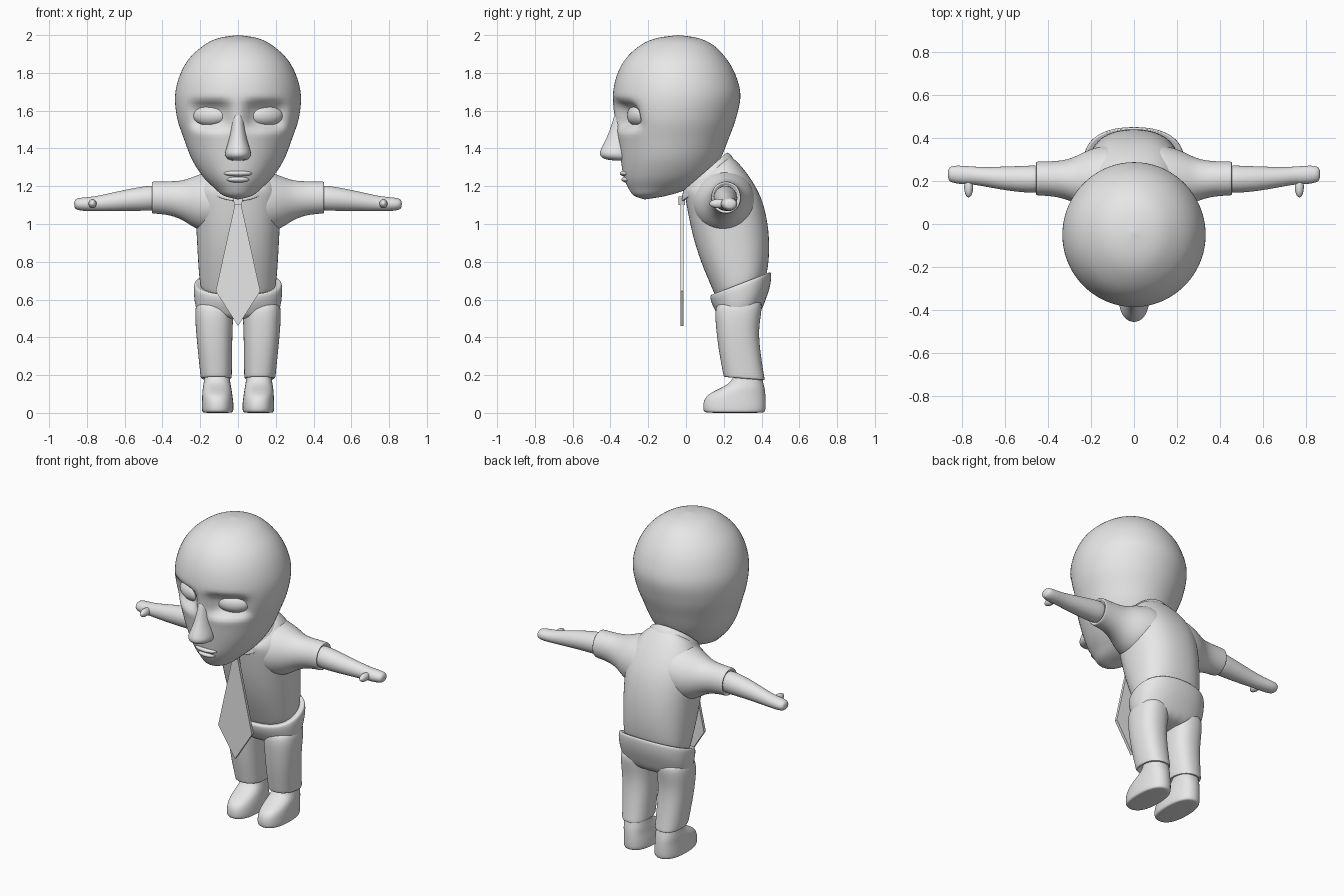
import bpy, bmesh, math
from mathutils import Vector, Matrix

if "Cube" in bpy.data.objects:
    bpy.data.objects.remove(bpy.data.objects["Cube"])

grey = bpy.data.materials.new("plain grey")
grey.use_nodes = True
grey.diffuse_color = (0.8, 0.8, 0.8, 1)
grey.node_tree.nodes["Principled BSDF"].inputs["Base Color"].default_value = (0.8, 0.8, 0.8, 1)


def finish(name, bm, mirror=False, subdiv=0, angle=50):
    """Turn a bmesh into a shaded object with its modifiers."""
    bmesh.ops.remove_doubles(bm, verts=bm.verts, dist=0.0002)
    bmesh.ops.recalc_face_normals(bm, faces=bm.faces)
    mesh = bpy.data.meshes.new(name)
    bm.to_mesh(mesh)
    bm.free()
    mesh.materials.append(grey)
    ob = bpy.data.objects.new(name, mesh)
    bpy.context.collection.objects.link(ob)
    bpy.ops.object.select_all(action="DESELECT")
    bpy.context.view_layer.objects.active = ob
    ob.select_set(True)
    if angle:
        bpy.ops.object.shade_smooth_by_angle(angle=math.radians(angle))
    if mirror:
        ob.modifiers.new("mirror", "MIRROR")
    if subdiv:
        sub = ob.modifiers.new("subdivision", "SUBSURF")
        sub.levels = sub.render_levels = subdiv
    return ob


def skin(rings, segs=20, caps=True, power=1.0):
    """Skin elliptical rings given as (centre, axis u, axis v)."""
    bm = bmesh.new()
    rows = []
    for c, u, v in rings:
        row = []
        for i in range(segs):
            a = math.tau * i / segs
            p, q = (math.copysign(abs(t) ** power, t) for t in (math.cos(a), math.sin(a)))
            row.append(bm.verts.new(c + u * p + v * q))
        rows.append(row)
    for low, high in zip(rows, rows[1:]):
        for i in range(segs):
            j = (i + 1) % segs
            bm.faces.new((low[i], low[j], high[j], high[i]))
    if caps:
        bm.faces.new(rows[0])
        bm.faces.new(rows[-1])
    return bm


def tilted(x0, x1, yf, zf, yb, zb):
    """Ring between a front point and a back point, spanning x0 to x1."""
    front, back = Vector((0, yf, zf)), Vector((0, yb, zb))
    centre = (front + back) / 2
    centre.x = (x0 + x1) / 2
    return centre, Vector(((x1 - x0) / 2, 0, 0)), (back - front) / 2


def body(rows):
    return [tilted(-w, w, *rest) for w, *rest in rows]


def sideways(rows):
    return [(Vector((x, y, z)), Vector((0, ry, 0)), Vector((0, 0, rz)))
            for x, y, z, ry, rz in rows]


def ellipsoid(name, centre, size, turn=0, mirror=False):
    bm = bmesh.new()
    place = (Matrix.Translation(centre) @ Matrix.Rotation(turn, 4, "Z")
             @ Matrix.Diagonal((*size, 1)))
    bmesh.ops.create_uvsphere(bm, u_segments=32, v_segments=20, radius=1, matrix=place)
    return finish(name, bm, mirror)


def spline(rows, steps):
    """Smoothly resample rows of numbers."""
    out = []
    for i in range(len(rows) - 1):
        a, b, c, d = (rows[min(max(k, 0), len(rows) - 1)] for k in range(i - 1, i + 3))
        for s in range(steps):
            t = s / steps
            out.append([0.5 * (2 * q + (r - p) * t + (2 * p - 5 * q + 4 * r - w) * t ** 2
                               + (3 * q - p - 3 * r + w) * t ** 3)
                        for p, q, r, w in zip(a, b, c, d)])
    return out + [list(rows[-1])]


# Head: height, half width, front, back
head_rows = [
    (2.0, 0, -.04, -.04), (1.985, .1, -.15, .06), (1.95, .175, -.235, .14),
    (1.88, .255, -.315, .21), (1.79, .307, -.365, .262), (1.68, .333, -.387, .288),
    (1.56, .322, -.378, .265), (1.45, .286, -.36, .225), (1.34, .243, -.345, .18),
    (1.25, .185, -.33, .12), (1.19, .125, -.305, .02), (1.15, .075, -.275, -.1),
    (1.13, 0, -.22, -.22)]
bm = skin([tilted(-w, w, f, z, b, z) for z, w, f, b in spline(head_rows, 6)], 72, False)
for v in bm.verts:  # eye sockets
    if v.co.y < -.1:
        dx, dz = (abs(v.co.x) - .145) / .1, (v.co.z - 1.575) / .07
        v.co.y += .07 * math.exp(-dx ** 4 - dz ** 4)
finish("head", bm, angle=80)

# Face details
ellipsoid("eyes", (.145, -.25, 1.575), (.1, .055, .058), math.radians(22), True)
ellipsoid("upper_lip", (0, -.312, 1.268), (.075, .038, .018))
ellipsoid("lower_lip", (0, -.306, 1.236), (.06, .036, .018))
nose_rows = [(.028, -.372, 1.61), (.034, -.39, 1.54), (.045, -.418, 1.46),
             (.064, -.452, 1.4), (.074, -.463, 1.37), (.062, -.445, 1.345), (.035, -.39, 1.335)]
finish("nose", skin(body([(w, f, z, -.27, z) for w, f, z in nose_rows]), 16),
       subdiv=2, angle=80)

# Shirt
finish("shirt", skin(body([
    (.19, .17, .58, .41, .68), (.205, .15, .63, .432, .74), (.215, .075, .8, .445, .86),
    (.222, .03, .95, .438, .99), (.23, .005, 1.08, .41, 1.12), (.228, -.005, 1.14, .365, 1.21),
    (.2, -.01, 1.17, .31, 1.29), (.155, -.005, 1.18, .245, 1.36), (.12, .02, 1.19, .21, 1.36)]),
    24, power=.85), subdiv=2, angle=80)
finish("sleeves", skin(sideways([
    (.06, .2, 1.13, .18, .17), (.16, .2, 1.115, .165, .165), (.23, .205, 1.115, .135, .14),
    (.29, .205, 1.125, .1, .105), (.36, .21, 1.137, .083, .09), (.44, .212, 1.14, .08, .086),
    (.455, .212, 1.14, .08, .086), (.457, .212, 1.14, .07, .075), (.44, .212, 1.14, .06, .065)])),
    True, 2, 80)
finish("collar", skin(body([
    (.15, 0, 1.13, .25, 1.32), (.17, -.025, 1.115, .265, 1.32), (.168, -.025, 1.13, .26, 1.34),
    (.145, -.015, 1.185, .225, 1.385), (.13, -.005, 1.18, .205, 1.375),
    (.13, .01, 1.13, .21, 1.32)]), 24, False), subdiv=2, angle=80)

# Arms with mitten hands
finish("arms", skin(sideways([
    (.4, .21, 1.14, .066, .07), (.5, .208, 1.135, .064, .066), (.6, .212, 1.125, .056, .056),
    (.7, .22, 1.113, .045, .046), (.75, .226, 1.108, .042, .04), (.8, .228, 1.105, .044, .037),
    (.845, .232, 1.105, .041, .034), (.868, .232, 1.105, .028, .022)])), True, 2, 80)
ellipsoid("thumbs", (.77, .172, 1.108), (.021, .048, .024), 0, True)

# Trousers
finish("trouser_hips", skin(body([
    (.2, .17, .62, .42, .73), (.226, .132, .63, .448, .75), (.238, .125, .615, .455, .735),
    (.235, .135, .575, .447, .66), (.228, .155, .54, .415, .58), (.2, .18, .49, .385, .5)]),
    24, power=.85), subdiv=2, angle=80)
leg_rows = [(.02, .215, .17, .6, .4, .62), (.022, .23, .15, .54, .405, .55),
            (.028, .225, .158, .45, .385, .45), (.03, .215, .17, .34, .392, .34),
            (.032, .2, .195, .21, .415, .19), (.032, .198, .198, .19, .42, .172),
            (.05, .18, .215, .188, .4, .172), (.055, .175, .22, .22, .395, .21)]
finish("trouser_legs", skin([tilted(*r) for r in leg_rows], power=.85), True, 2, 80)

# Shoes: inner, outer, front, back, height
shoe_rows = [(.04, .175, .12, .4, 0), (.026, .19, .095, .418, .003), (.022, .193, .088, .424, .02),
             (.024, .192, .09, .424, .065), (.03, .19, .115, .422, .1), (.034, .188, .18, .418, .13),
             (.04, .182, .235, .41, .16), (.045, .178, .255, .4, .2), (.05, .175, .26, .395, .24)]
finish("shoes", skin([tilted(a, b, f, z, k, z) for a, b, f, k, z in shoe_rows], power=.85),
       True, 2, 80)


# Tie: flat blade and small knot
def plate(name, half, front, back):
    outline = half + [(-x, z) for x, z in reversed(half) if x]
    bm = bmesh.new()
    face = bm.faces.new([bm.verts.new((x, front, z)) for x, z in outline])
    ext = bmesh.ops.extrude_face_region(bm, geom=[face])["geom"]
    for v in ext:
        if isinstance(v, bmesh.types.BMVert):
            v.co.y = back
    finish(name, bm, angle=0)


plate("tie_blade", [(0, .46), (.118, .645), (.014, 1.115)], -.03, -.012)
plate("tie_knot", [(.018, 1.1), (.03, 1.145)], -.04, -.005)
